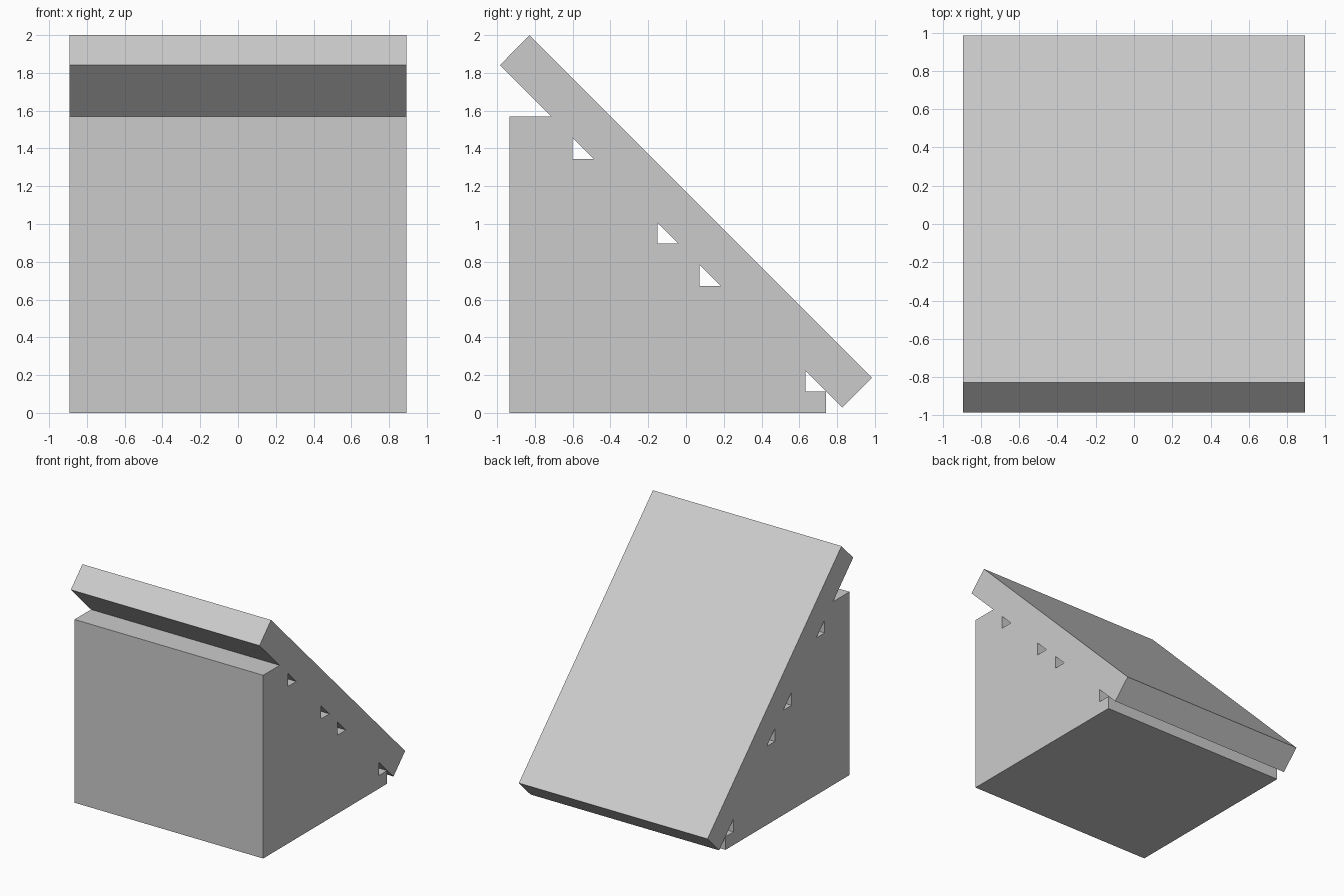
import bpy, bmesh
from mathutils import Matrix

cube = bpy.data.objects.get("Cube")
if cube:
    bpy.data.objects.remove(cube, do_unlink=True)

HALF_WIDTH = 0.893
STEP = 0.112          # rise and run of one step
UNDER = 0.856         # y + z along the underside of the sloping slab
FRONT = -0.935        # front wall of the stepped base

grey = bpy.data.materials.new("light grey")
grey.use_nodes = True
grey.diffuse_color = (0.6, 0.6, 0.6, 1)
grey.node_tree.nodes["Principled BSDF"].inputs["Base Color"].default_value = (0.6, 0.6, 0.6, 1)


def gap(k):
    """Triangular gap above step k, under the slab: (y, z) corners."""
    z = STEP * k
    y = UNDER - z
    return [(y - STEP, z), (y, z), (y - STEP, z + STEP)]


# Side outline: base, sloping slab and the open notch above the lowest step
low = gap(1)
outline = [
    (FRONT, 0), (0.741, 0), (0.741, STEP), low[0], low[2],
    (0.827, 0.029), (0.985, 0.187),
    (-0.828, 2.0), (-0.985, 1.841),
    (UNDER - 14 * STEP, 14 * STEP), (FRONT, 14 * STEP),
]

# Filled profile with three triangular tunnels
curve = bpy.data.curves.new("ramp_profile", 'CURVE')
curve.dimensions = '2D'
curve.fill_mode = 'BOTH'
curve.extrude = HALF_WIDTH
for loop in [outline] + [gap(k) for k in (6, 8, 12)]:
    spline = curve.splines.new('POLY')
    spline.points.add(len(loop) - 1)
    for point, (y, z) in zip(spline.points, loop):
        point.co = (y, z, 0, 1)
    spline.use_cyclic_u = True

# Turn the profile into a mesh running along x
helper = bpy.data.objects.new("ramp_profile", curve)
bpy.context.collection.objects.link(helper)
bpy.context.view_layer.update()
mesh = bpy.data.meshes.new_from_object(helper.evaluated_get(bpy.context.evaluated_depsgraph_get()))
bpy.data.objects.remove(helper, do_unlink=True)
bpy.data.curves.remove(curve)

mesh.transform(Matrix(((0, 0, 1, 0), (1, 0, 0, 0), (0, 1, 0, 0), (0, 0, 0, 1))))
bm = bmesh.new()
bm.from_mesh(mesh)
bmesh.ops.remove_doubles(bm, verts=bm.verts, dist=0.0005)
bmesh.ops.recalc_face_normals(bm, faces=bm.faces)
for face in bm.faces:
    face.smooth = False
    face.material_index = 0
bm.to_mesh(mesh)
bm.free()

mesh.name = "stepped_ramp"
mesh.materials.clear()
mesh.materials.append(grey)
ramp = bpy.data.objects.new("stepped_ramp", mesh)
bpy.context.collection.objects.link(ramp)
